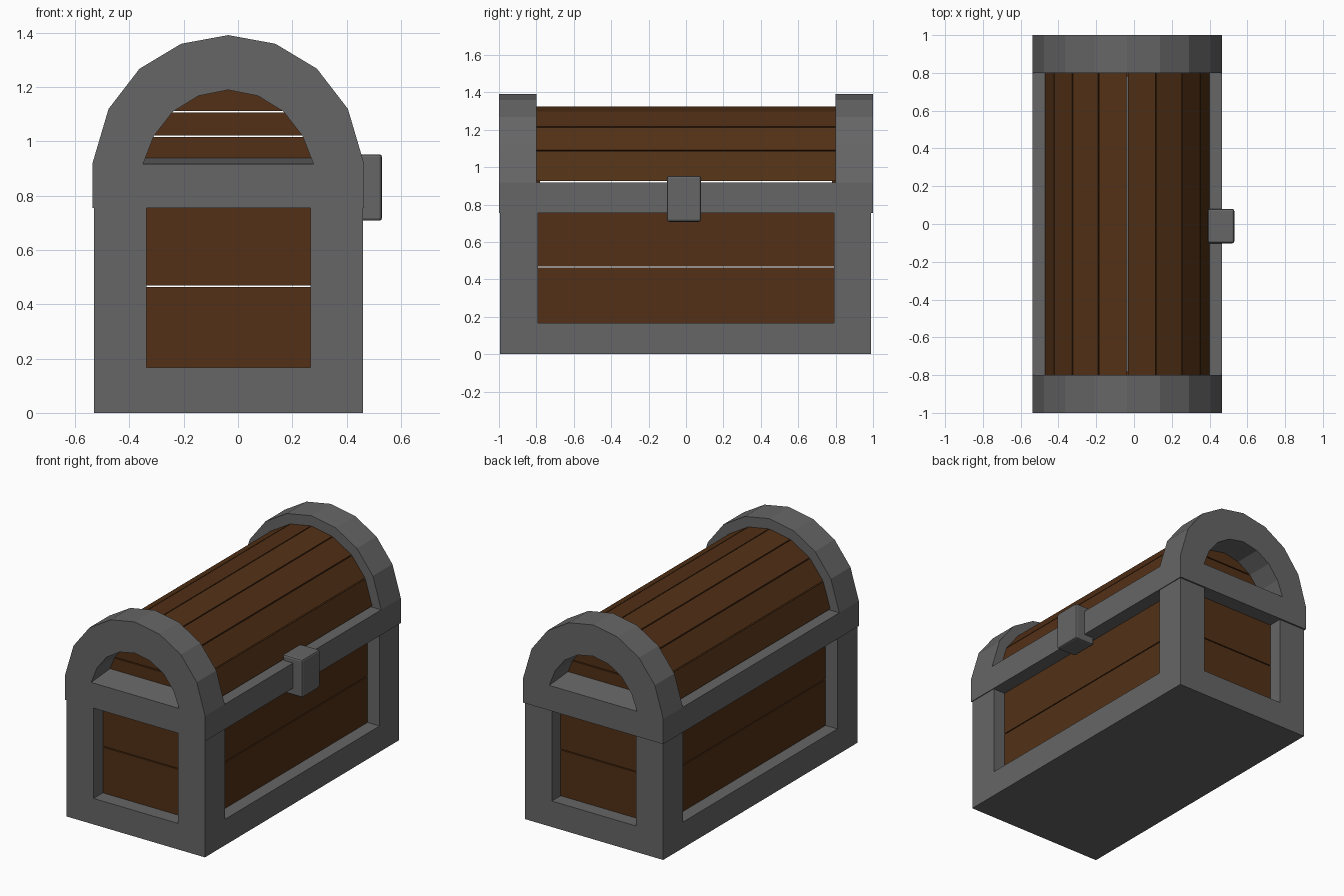
import bpy, bmesh
from mathutils import Vector

if "Cube" in bpy.data.objects:
    bpy.data.objects.remove(bpy.data.objects["Cube"])

CX = -0.036   # centre line of the chest (the latch sticks out on +x)
GAP = 0.003   # half the gap between planks


def material(name, rgb):
    m = bpy.data.materials.new(name)
    m.diffuse_color = (*rgb, 1)
    m.use_nodes = True
    m.node_tree.nodes["Principled BSDF"].inputs["Base Color"].default_value = m.diffuse_color
    return m


WOOD = material("wood", (0.085, 0.030, 0.008))
IRON = material("iron", (0.133, 0.133, 0.133))


def finish(name, bm, mat):
    bmesh.ops.recalc_face_normals(bm, faces=bm.faces)
    me = bpy.data.meshes.new(name)
    bm.to_mesh(me)
    bm.free()
    me.materials.append(mat)
    ob = bpy.data.objects.new(name, me)
    bpy.context.collection.objects.link(ob)
    return ob


def add_box(bm, x, y, z):
    verts = bmesh.ops.create_cube(bm, size=1)["verts"]
    for v in verts:
        v.co = [(a + b) / 2 + c * (b - a) for (a, b), c in zip((x, y, z), v.co)]


def span(a, b):
    return (min(a, b), max(a, b))


# Body frame: base slab and four corner posts
X0, X1, Y0, Y1 = -0.53, 0.46, -0.995, 0.99
bm = bmesh.new()
add_box(bm, (X0, X1), (Y0, Y1), (0, 0.168))
for x in ((X0, -0.337), (0.267, X1)):
    for y in ((Y0, -0.79), (0.79, Y1)):
        add_box(bm, x, y, (0.168, 0.757))
finish("body_frame", bm, IRON)

# Body planks: two recessed boards on every side
bm = bmesh.new()
for z in ((0.15, 0.467 - GAP), (0.467 + GAP, 0.78)):
    for s in (-1, 1):
        add_box(bm, (-0.36, 0.29), span(s * 0.85, s * 0.9), z)
        add_box(bm, span(CX + s * 0.36, CX + s * 0.41), (-0.82, 0.82), z)
finish("body_planks", bm, WOOD)

# Lid rim: side rails between the end arches
bm = bmesh.new()
for s in (-1, 1):
    add_box(bm, span(CX + s * 0.314, CX + s * 0.501), (-0.8, 0.8), (0.755, 0.917))
finish("lid_side_rails", bm, IRON)


def mirrored(half):
    """Full arch from right foot to left foot, from (half width, z) points."""
    pts = [(CX + w, z) for w, z in half]
    return pts + [(CX - w, z) for w, z in half[-2::-1]]


# Lid end arches: arched band with a straight base, sill rising inwards
outer = mirrored([(0.501, 0.917), (0.441, 1.12), (0.327, 1.268), (0.174, 1.36), (0, 1.392)])
inner_f = mirrored([(0.314, 0.917), (0.274, 1.02), (0.204, 1.11), (0.110, 1.168), (0, 1.19)])
inner_b = mirrored([(0.305, 0.942), (0.274, 1.02), (0.204, 1.11), (0.110, 1.168), (0, 1.19)])
foot = [(CX - 0.501, 0.755), (CX + 0.501, 0.755)]


def arch(name, s):
    bm = bmesh.new()
    rings = []
    for y, inner in ((s * 1.0, inner_f), (s * 0.8, inner_b)):
        o, i, f = [[bm.verts.new((x, y, z)) for x, z in pts] for pts in (outer, inner, foot)]
        for k in range(len(o) - 1):
            bm.faces.new((o[k], o[k + 1], i[k + 1], i[k]))
        bm.faces.new((f[0], f[1], o[0], i[0], i[-1], o[-1]))
        rings.append((o + f, i))
    for a, b in zip(*rings):
        for k in range(len(a)):
            n = (k + 1) % len(a)
            bm.faces.new((a[k], a[n], b[n], b[k]))
    finish(name, bm, IRON)


arch("lid_front_arch", -1)
arch("lid_back_arch", 1)

# Lid barrel: eight long boards following the arch
roof = [Vector(p) for p in mirrored(
    [(0.437, 0.922), (0.386, 1.09), (0.290, 1.215), (0.152, 1.298), (0, 1.326)])]
core = [Vector(p) for p in mirrored(
    [(0.397, 0.922), (0.350, 1.07), (0.263, 1.183), (0.140, 1.260), (0, 1.286)])]
bm = bmesh.new()
for k in range(len(roof) - 1):
    d = (roof[k + 1] - roof[k]).normalized() * GAP
    section = (roof[k] + d, roof[k + 1] - d, core[k + 1] - d, core[k] + d)
    a, b = [[bm.verts.new((p.x, y, p.y)) for p in section] for y in (-0.8, 0.8)]
    bm.faces.new(a)
    bm.faces.new(b)
    for i in range(4):
        j = (i + 1) % 4
        bm.faces.new((a[i], a[j], b[j], b[i]))
finish("lid_barrel_planks", bm, WOOD)

# Lid end planks: three boards behind each arch opening
bm = bmesh.new()
for s in (-1, 1):
    for w, z0, z1 in ((0.33, 0.90, 1.02), (0.29, 1.02, 1.11), (0.23, 1.11, 1.21)):
        add_box(bm, (CX - w, CX + w), span(s * 0.78, s * 0.82), (z0 + GAP, z1 - GAP))
finish("lid_end_planks", bm, WOOD)

# Latch: bevelled block on the right side
bm = bmesh.new()
add_box(bm, (0.39, 0.531), (-0.102, 0.080), (0.708, 0.953))
bmesh.ops.bevel(bm, geom=bm.edges[:], offset=0.011, segments=2, profile=0.5, affect="EDGES")
finish("latch", bm, IRON)
